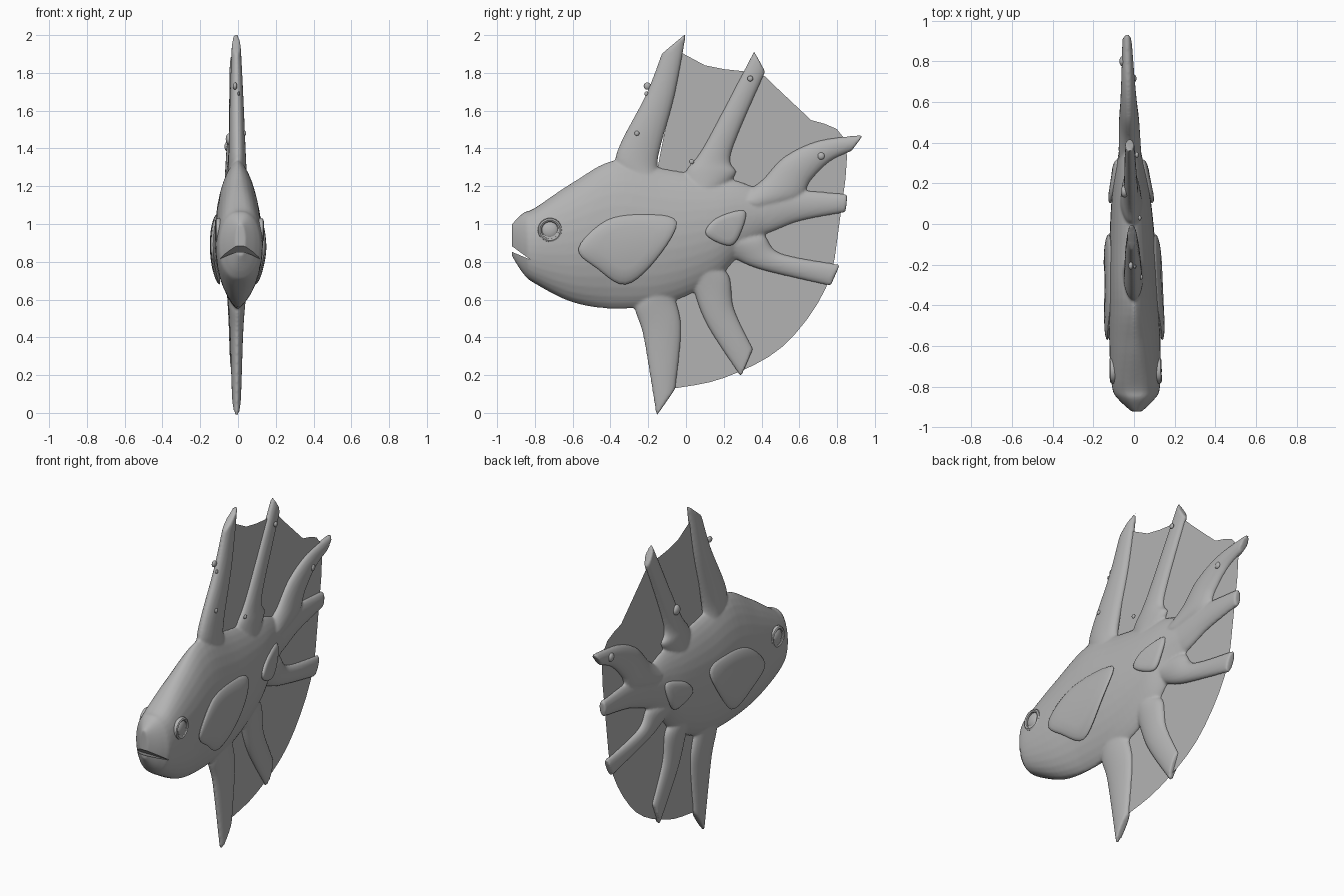
import bpy, bmesh
from math import sin, cos, pi, radians

if "Cube" in bpy.data.objects:
    bpy.data.objects.remove(bpy.data.objects["Cube"])

ANG = [2 * pi * i / 32 for i in range(32)]
GREY = bpy.data.materials.new("dark_grey")
GREY.diffuse_color = (.45, .45, .45, 1)
GREY.use_nodes = True
GREY.node_tree.nodes["Principled BSDF"].inputs["Base Color"].default_value = GREY.diffuse_color


def place(x, y, z):
    """The whole creature leans slightly to one side toward its tail."""
    return (x - 0.026 * (y + 0.42), y, z)


def finish(name, bm, smooth=True):
    bmesh.ops.recalc_face_normals(bm, faces=bm.faces)
    me = bpy.data.meshes.new(name)
    bm.to_mesh(me)
    bm.free()
    me.materials.append(GREY)
    ob = bpy.data.objects.new(name, me)
    bpy.context.collection.objects.link(ob)
    if smooth:
        bpy.ops.object.select_all(action='DESELECT')
        ob.select_set(True)
        bpy.context.view_layer.objects.active = ob
        bpy.ops.object.shade_smooth_by_angle(angle=radians(40))
    return ob


def spline(rows, steps=6):
    """Catmull-Rom interpolation through rows of numbers."""
    out, n = [], len(rows)
    for i in range(n - 1):
        a, b, c, d = (rows[max(0, min(n - 1, i + k))] for k in (-1, 0, 1, 2))
        for s in range(steps):
            t = s / steps
            out.append([0.5 * (2 * q + (r - p) * t + (2 * p - 5 * q + 4 * r - u) * t * t
                               + (3 * q - p - 3 * r + u) * t ** 3)
                        for p, q, r, u in zip(a, b, c, d)])
    return out + [list(rows[-1])]


def skin(bm, rings, caps=True):
    loops = [[bm.verts.new(p) for p in r] for r in rings]
    n = len(loops[0])
    for a, b in zip(loops, loops[1:]):
        for i in range(n):
            bm.faces.new((a[i], a[(i + 1) % n], b[(i + 1) % n], b[i]))
    if caps:
        bm.faces.new(loops[0])
        bm.faces.new(loops[-1])


def body_ring(y, top, bot, w):
    """Cross-section: boxy at the snout, keeled further back."""
    p = max(.8, min(1.35, .8 + (y + .78) * 1.5))
    mid, half = (top + bot) / 2, (top - bot) / 2
    return [place(w * abs(cos(a)) ** p * (1 if cos(a) > 0 else -1), y, mid + half * sin(a)) for a in ANG]


def add_spine(bm, *edges):
    """Flattened tapering horn; each station gives both edges as y, z, y, z."""
    f = edges[0]
    root = [v * .7 + c * .3 for v, c in zip(f, (0, .95, 0, .95))]
    path = spline([root] + list(edges), 8)
    rings = []
    for i, (y1, z1, y2, z2) in enumerate(path):
        h = .056 - .034 * (i / (len(path) - 1)) ** 1.2
        rings.append([place(h * sin(a), (y1 + y2 + (y2 - y1) * cos(a)) / 2,
                            (z1 + z2 + (z2 - z1) * cos(a)) / 2) for a in ANG])
    skin(bm, rings)


# Body stations (y, top, bottom, half width) and the seven horns
bm = bmesh.new()
body = [(-.922, 1.0, .83, .025), (-.86, 1.06, .735, .09), (-.8, 1.085, .685, .118), (-.6, 1.22, .585, .126),
        (-.37, 1.34, .55, .12), (-.1, 1.29, .58, .113), (.15, 1.25, .7, .093), (.3, 1.22, .85, .065),
        (.5, 1.13, 1, .03)]
skin(bm, [body_ring(*s) for s in spline(body)])
add_spine(bm, (-.375, 1.345, -.15, 1.33), (-.21, 1.69, -.06, 1.68), (-.13, 1.9, .002, 2.01))
add_spine(bm, (0, 1.28, .265, 1.27), (.1, 1.42, .24, 1.38), (.36, 1.915, .42, 1.805))
add_spine(bm, (.4, 1.23, .6, 1.13), (.52, 1.355, .66, 1.23), (.7, 1.44, .76, 1.33), (.94, 1.473, .875, 1.385))
add_spine(bm, (.42, 1.19, .41, .945), (.6, 1.18, .6, 1.015), (.855, 1.158, .845, 1.062))
add_spine(bm, (.41, .94, .27, .81), (.5, .845, .41, .755), (.815, .785, .765, .672))
add_spine(bm, (.05, .62, .23, .72), (.12, .45, .255, .55), (.29, .19, .355, .34))
add_spine(bm, (-.27, .57, -.06, .63), (-.225, .4, -.025, .45), (-.157, -.018, -.055, .13))
body_ob = finish("body_with_spines", bm, smooth=False)

# Mouth wedge cutter
bm = bmesh.new()
skin(bm, [[(x, -1, .94), (x, -1, .885), (x, -.825, .812)] for x in (-.2, .2)])
cutter = finish("mouth_cutter", bm, smooth=False)
cutter.hide_render = True
cutter.hide_set(True)

# Fuse, soften the joins, then cut the mouth
m = body_ob.modifiers.new("fuse", 'REMESH')
m.mode, m.voxel_size, m.use_smooth_shade = 'VOXEL', .008, True
m = body_ob.modifiers.new("soften", 'SMOOTH')
m.factor, m.iterations = .5, 5
m = body_ob.modifiers.new("mouth", 'BOOLEAN')
m.operation, m.object, m.solver = 'DIFFERENCE', cutter, 'EXACT'

# Web membrane between the spines: curved rim closed inside the body
rim = spline([(-.03, 1.91), (.1, 1.84), (.3, 1.805), (.42, 1.78), (.6, 1.58), (.84, 1.45), (.81, 1),
              (.74, .66), (.51, .35), (.2, .185), (-.06, .13)], 4)
bm = bmesh.new()
face = bm.faces.new([bm.verts.new(place(0, y, z)) for y, z in rim + [(-.12, .6), (-.15, 1.3)]])
bmesh.ops.triangulate(bm, faces=[face])
finish("web_membrane", bm, smooth=False)


# Side fins: lens-shaped leaves lying on the flanks
def fin(name, outline, side, base, slope):
    pts = spline(outline[-1:] + outline + outline[:2], 5)[5:-6]
    cy, cz = (sum(p[k] for p in pts) / len(pts) for k in (0, 1))
    rings = []
    for i in range(9):
        t = pi * (i + .7) / 9.4
        scale = sin(t) ** .35
        rings.append([place(side * (base - .016 * cos(t) + slope * (y - cy) * scale
                                    - .8 * ((z - cz) * scale) ** 2),
                            cy + (y - cy) * scale, cz + (z - cz) * scale) for y, z in pts])
    bm = bmesh.new()
    skin(bm, rings)
    finish(name, bm)


def ball(name, pos, r, squash):
    bm = bmesh.new()
    bmesh.ops.create_uvsphere(bm, u_segments=20, v_segments=12, radius=r)
    bmesh.ops.scale(bm, vec=(squash, 1, 1), verts=bm.verts)
    bmesh.ops.translate(bm, vec=pos, verts=bm.verts)
    finish(name, bm)


def eye_socket(name, side):
    rings = [[place(side * (.112 + .016 * sin(b)), -.72 + (.054 + .011 * cos(b)) * cos(a),
                    .967 + (.054 + .011 * cos(b)) * sin(a)) for b in ANG[::4]] for a in ANG + [0]]
    bm = bmesh.new()
    skin(bm, rings, caps=False)
    bmesh.ops.remove_doubles(bm, verts=bm.verts, dist=1e-5)
    finish(name, bm)


large = [(-.57, .87), (-.42, 1.02), (-.22, 1.052), (-.05, 1.01), (-.16, .81), (-.32, .68), (-.47, .765)]
small = [(.105, .945), (.16, 1.03), (.31, 1.07), (.29, .955), (.23, .885)]
for side, label in ((1, "right"), (-1, "left")):
    fin("large_fin_" + label, large, side, .13, -.02)
    fin("small_fin_" + label, small, side, .083, -.17)
    eye_socket("eye_socket_" + label, side)
    ball("eye_" + label, place(side * .108, -.72, .967), .047, .45)

# Small barnacle bumps on the spines: x, y, z, radius
bumps = [(-.01, -.205, 1.73, .019), (.01, -.21, 1.69, .011), (.04, -.26, 1.48, .013), (.04, .03, 1.33, .013),
         (.034, .34, 1.77, .015), (.03, .715, 1.36, .019), (-.032, .16, 1.45, .03), (-.025, .8, 1.41, .025)]
for i, (x, y, z, r) in enumerate(bumps):
    ball(f"barnacle_{i + 1}", place(x, y, z), r, .6)
